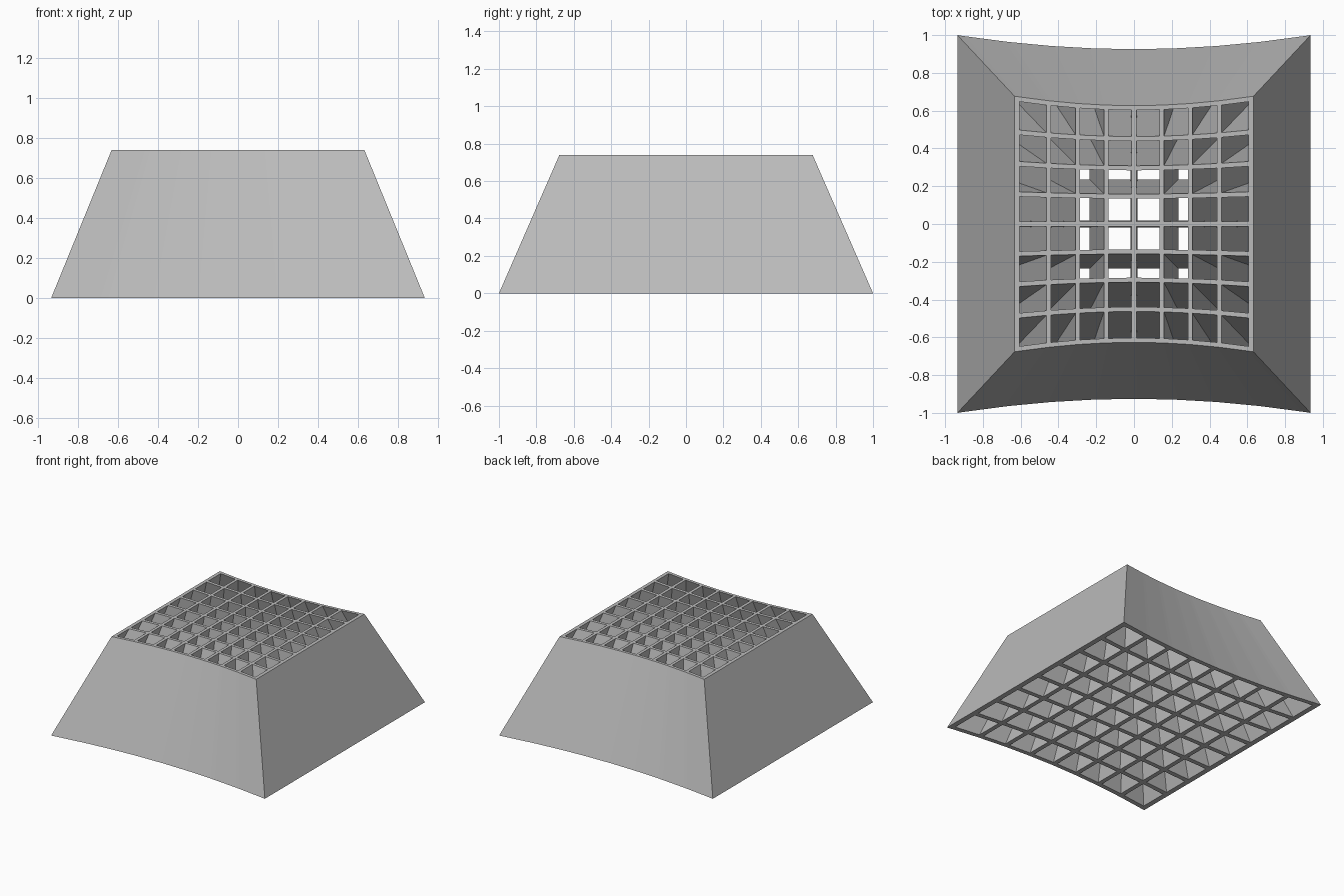
import bpy, bmesh
from math import tan, radians, sqrt

cube = bpy.data.objects.get("Cube")
if cube:
    bpy.data.objects.remove(cube)

HEIGHT, APEX = 0.74, 2.29      # block height, height where all cells converge
CELLS, HALF = 8, 0.0077        # cells per side, half wall thickness as a slope


def wall_edges(step, outer):
    """Slopes of both edges of each wall, spaced by equal angles."""
    edges = []
    for i in range(CELLS + 1):
        middle = tan(radians(step) * (i - CELLS // 2))
        edges += [middle - HALF, middle + HALF]
    edges[0], edges[-1] = -outer, outer
    return edges


us = wall_edges(5.425, 0.4083)
vs = wall_edges(5.41, 0.4043)

bm = bmesh.new()


def layer(z):
    """Grid of vertices at one height; rows bow outward toward the sides."""
    d = APEX - z
    return [[bm.verts.new((d * u, d * v * sqrt(1 + u * u), z)) for v in vs] for u in us]


bottom, top = layer(0), layer(HEIGHT)
n = len(us) - 1


def solid(i, j):
    return 0 <= i < n and 0 <= j < n and not (i % 2 and j % 2)


# Wall rims above and below, and a sloping side wherever a wall meets open space
for i in range(n):
    for j in range(n):
        if not solid(i, j):
            continue
        ring = [(i, j), (i + 1, j), (i + 1, j + 1), (i, j + 1)]
        bm.faces.new([top[a][b] for a, b in ring])
        bm.faces.new([bottom[a][b] for a, b in reversed(ring)])
        for k, (di, dj) in enumerate([(0, -1), (1, 0), (0, 1), (-1, 0)]):
            if not solid(i + di, j + dj):
                (a, b), (c, e) = ring[k], ring[(k + 1) % 4]
                bm.faces.new([bottom[a][b], bottom[c][e], top[c][e], top[a][b]])

bmesh.ops.delete(bm, geom=[v for v in bm.verts if not v.link_faces], context='VERTS')
mesh = bpy.data.meshes.new("tapered_grid")
bm.to_mesh(mesh)
bm.free()

grey = bpy.data.materials.new("plain grey")
grey.use_nodes = True
grey.diffuse_color = (0.5, 0.5, 0.5, 1)
grey.node_tree.nodes["Principled BSDF"].inputs["Base Color"].default_value = (0.5, 0.5, 0.5, 1)
mesh.materials.append(grey)

grid = bpy.data.objects.new("tapered_grid", mesh)
bpy.context.collection.objects.link(grid)
